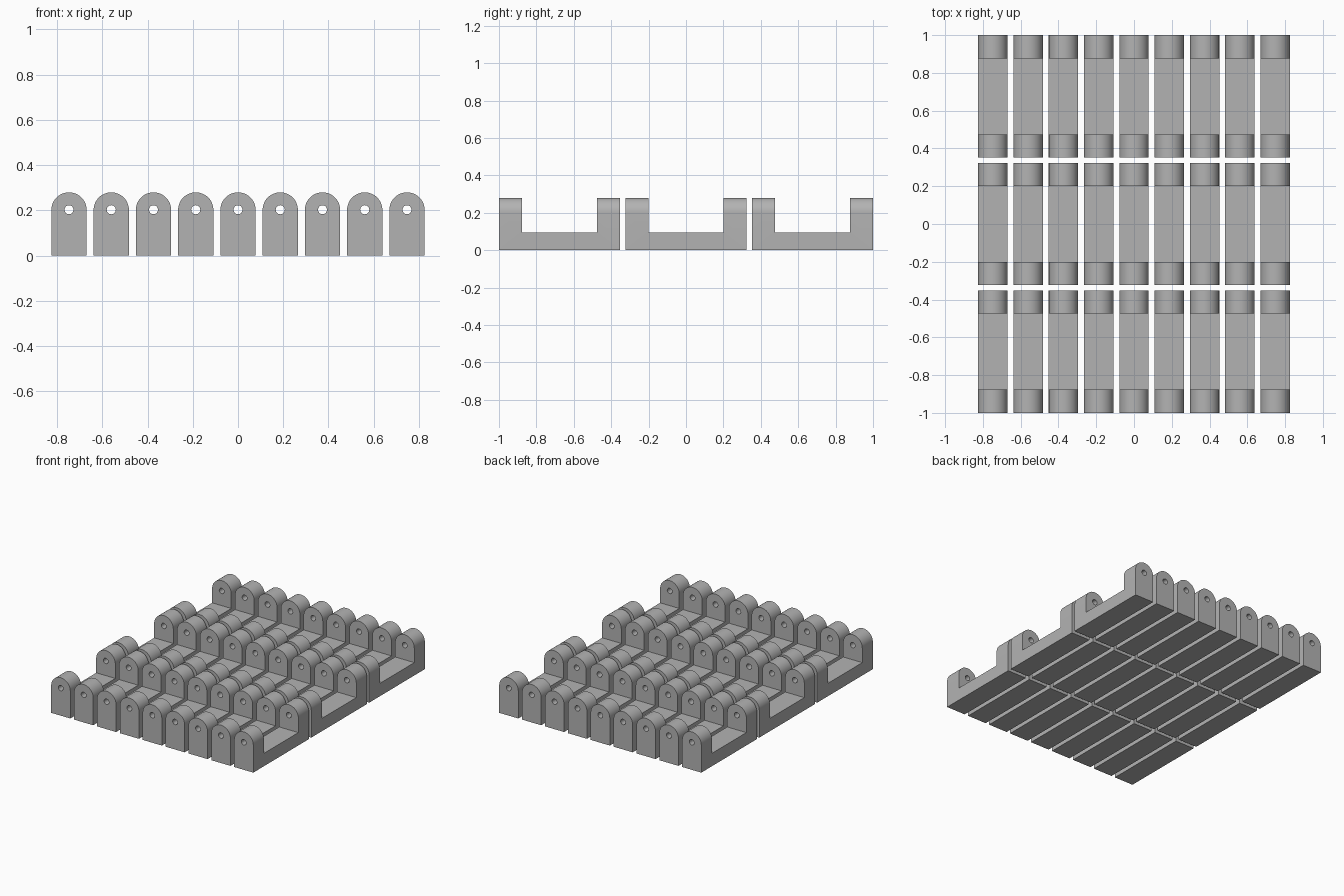
import bpy, bmesh, math
from mathutils import Matrix

if "Cube" in bpy.data.objects:
    bpy.data.objects.remove(bpy.data.objects["Cube"])

W, L, TOP = 0.156, 0.648, 0.28      # block width, length, height
R = W / 2
AXIS_Z = TOP - R                    # centre of the rounded top
FLOOR, LUG = 0.095, 0.123           # slab thickness, lug thickness
PITCH_X, PITCH_Y = 0.1868, 0.676

grey = bpy.data.materials.new("plain grey")
grey.diffuse_color = (0.45, 0.45, 0.45, 1)
grey.use_nodes = True
grey.node_tree.nodes["Principled BSDF"].inputs["Base Color"].default_value = grey.diffuse_color


def make_object(name, bm):
    mesh = bpy.data.meshes.new(name)
    bmesh.ops.recalc_face_normals(bm, faces=bm.faces)
    bm.to_mesh(mesh)
    bm.free()
    ob = bpy.data.objects.new(name, mesh)
    bpy.context.collection.objects.link(ob)
    return ob


# Arched bar running the full length of one block
bm = bmesh.new()
profile = [(-R, 0), (R, 0)]
profile += [(R * math.cos(math.pi * i / 24), AXIS_Z + R * math.sin(math.pi * i / 24))
            for i in range(25)]
face = bm.faces.new([bm.verts.new((x, -L / 2, z)) for x, z in profile])
ext = bmesh.ops.extrude_face_region(bm, geom=[face])
bmesh.ops.translate(bm, vec=(0, L, 0),
                    verts=[v for v in ext["geom"] if isinstance(v, bmesh.types.BMVert)])
bar = make_object("bracket_blank", bm)

# Cutter for the channel between the two lugs
bm = bmesh.new()
bmesh.ops.create_cube(bm, size=1, matrix=Matrix.Translation((0, 0, FLOOR + 0.2))
                      @ Matrix.Diagonal((0.4, L - 2 * LUG, 0.4, 1)))
channel = make_object("channel_cutter", bm)

# Cutter for the pin hole through both lugs
bm = bmesh.new()
bmesh.ops.create_cone(bm, cap_ends=True, segments=24, radius1=0.02, radius2=0.02, depth=1,
                      matrix=Matrix.Translation((0, 0, 0.203)) @ Matrix.Rotation(math.pi / 2, 4, 'X'))
hole = make_object("pin_hole_cutter", bm)

for cutter in (channel, hole):
    cutter.hide_render = True
    mod = bar.modifiers.new("cut", 'BOOLEAN')
    mod.operation, mod.solver, mod.object = 'DIFFERENCE', 'EXACT', cutter

# Bake the cut shape, then smooth only the rounded surfaces
depsgraph = bpy.context.evaluated_depsgraph_get()
mesh = bpy.data.meshes.new_from_object(bar.evaluated_get(depsgraph))
mesh.name = "bracket"
mesh.materials.clear()
mesh.materials.append(grey)
for ob in (bar, channel, hole):
    bpy.data.objects.remove(ob)

# Grid of identical brackets: nine columns, three rows
for row in range(3):
    for col in range(9):
        ob = bpy.data.objects.new(f"bracket_{row + 1}_{col + 1}", mesh)
        ob.location = ((col - 4) * PITCH_X, (row - 1) * PITCH_Y, 0)
        bpy.context.collection.objects.link(ob)
bpy.context.view_layer.objects.active = ob
ob.select_set(True)
bpy.ops.object.shade_smooth_by_angle(angle=math.radians(30))
